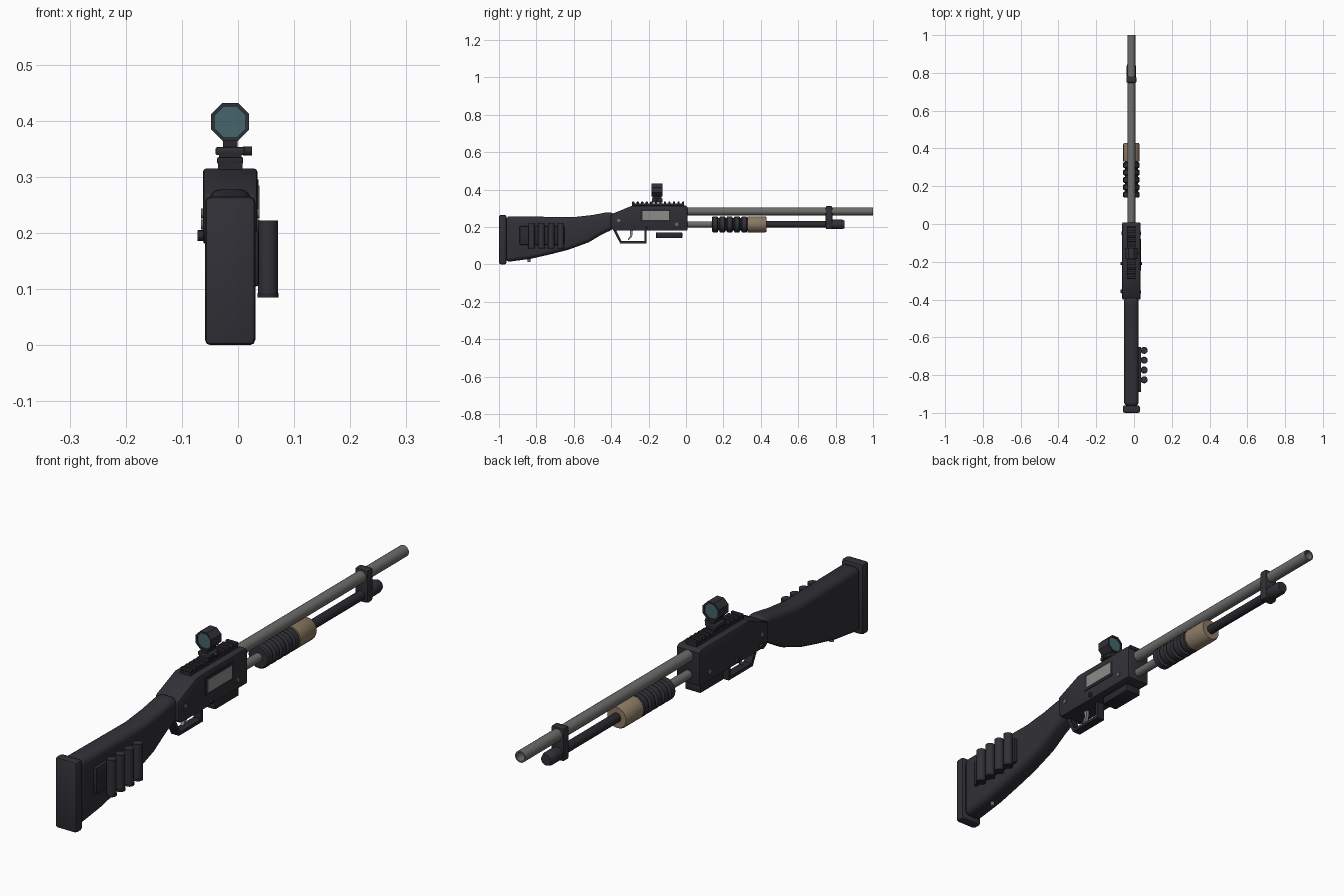
import bpy, math
from mathutils import Vector

if "Cube" in bpy.data.objects:
    bpy.data.objects.remove(bpy.data.objects["Cube"], do_unlink=True)

CX = -0.014  # centre plane of the gun body


def material(name, r, g, b):
    m = bpy.data.materials.new(name)
    m.use_nodes = True
    m.diffuse_color = (r, g, b, 1)
    bsdf = next(n for n in m.node_tree.nodes if n.type == "BSDF_PRINCIPLED")
    bsdf.inputs["Base Color"].default_value = (r, g, b, 1)
    return m


POLYMER = material("dark polymer", 0.03, 0.03, 0.038)
BLACK = material("black metal", 0.022, 0.022, 0.028)
STEEL = material("grey steel", 0.15, 0.155, 0.145)
BRIGHT = material("light steel", 0.26, 0.26, 0.25)
TAN = material("tan grip", 0.26, 0.195, 0.125)
LENS = material("teal lens", 0.06, 0.13, 0.145)


def finish(ob, name, mat, bevel=0, segments=2):
    ob.name = ob.data.name = name
    ob.data.materials.append(mat)
    bpy.ops.object.select_all(action="DESELECT")
    bpy.context.view_layer.objects.active = ob
    ob.select_set(True)
    if bevel:
        mod = ob.modifiers.new("Bevel", "BEVEL")
        mod.width, mod.segments = bevel, segments
        mod.limit_method, mod.angle_limit = "ANGLE", math.radians(40)
        bpy.ops.object.modifier_apply(modifier="Bevel")
    bpy.ops.object.shade_smooth_by_angle(angle=math.radians(35))
    return ob


def mesh_object(verts, faces):
    me = bpy.data.meshes.new("part")
    me.from_pydata(verts, [], faces)
    ob = bpy.data.objects.new("part", me)
    bpy.context.collection.objects.link(ob)
    return ob


def box(name, mat, x, y, z, bevel=0):
    """Box from (low, high) pairs."""
    bpy.ops.mesh.primitive_cube_add(size=1)
    ob = bpy.context.object
    lo, hi = Vector((x[0], y[0], z[0])), Vector((x[1], y[1], z[1]))
    for v in ob.data.vertices:
        v.co = [lo[i] + (hi[i] - lo[i]) * (v.co[i] + 0.5) for i in range(3)]
    return finish(ob, name, mat, bevel)


def side_profile(name, mat, outline, half, bevel=0, segments=2):
    """Side outline of (y, z) points, extruded across x."""
    n = len(outline)
    verts = [(CX + s * half, y, z) for s in (-1, 1) for y, z in outline]
    faces = [tuple(range(n))[::-1], tuple(range(n, 2 * n))]
    faces += [(i, (i + 1) % n, n + (i + 1) % n, n + i) for i in range(n)]
    return finish(mesh_object(verts, faces), name, mat, bevel, segments)


def lathe(name, mat, z, profile, sides=20, closed=False, turn=0):
    """Revolve (y, radius) points about a lengthwise axis at height z."""
    verts, faces, m = [], [], len(profile)
    for y, r in profile:
        for k in range(sides):
            a = turn + math.tau * k / sides
            verts.append((CX + r * math.cos(a), y, z + r * math.sin(a)))
    for j in range(m if closed else m - 1):
        a, b = j * sides, (j + 1) % m * sides
        for k in range(sides):
            l = (k + 1) % sides
            faces.append((a + k, b + k, b + l, a + l))
    if not closed:
        faces += [tuple(range(sides)), tuple(range(m * sides - 1, (m - 1) * sides - 1, -1))]
    return finish(mesh_object(verts, faces), name, mat)


def cylinder(name, mat, loc, r, depth, axis="Z", sides=16):
    rot = {"X": (0, math.pi / 2, 0), "Z": (0, 0, 0)}[axis]
    bpy.ops.mesh.primitive_cylinder_add(vertices=sides, radius=r, depth=depth,
                                        location=loc, rotation=rot)
    return finish(bpy.context.object, name, mat)


def across(half):
    return (CX - half, CX + half)


# Stock and butt pad
side_profile("stock", POLYMER,
             [(-0.965, 0.012), (-0.83, 0.03), (-0.72, 0.055), (-0.63, 0.078), (-0.52, 0.118),
              (-0.45, 0.16), (-0.385, 0.19), (-0.385, 0.28), (-0.43, 0.277), (-0.5, 0.264),
              (-0.6, 0.253), (-0.965, 0.257)], 0.039, 0.024, 4)
box("butt_pad", POLYMER, across(0.045), (-1.0, -0.96), (0, 0.265), 0.01)
cylinder("sling_stud", STEEL, (CX, -0.84, 0.024), 0.008, 0.02)

# Spare shell carrier
box("shell_carrier", BLACK, (0.02, 0.037), (-0.89, -0.65), (0.105, 0.205), 0.004)
for i in range(4):
    y = -0.825 + i * 0.052
    cylinder("spare_shell", POLYMER, (0.0535, y, 0.157), 0.0175, 0.13)
    cylinder("shell_rim", BLACK, (0.0535, y, 0.089), 0.0188, 0.008)

# Receiver with ejection port and pins
side_profile("receiver", POLYMER,
             [(-0.4, 0.195), (-0.385, 0.18), (0.008, 0.18), (0.008, 0.305), (0.0, 0.315),
              (-0.285, 0.315), (-0.4, 0.268)], 0.0485, 0.006)
box("port_frame", BLACK, (0.03, 0.0365), (-0.245, -0.08), (0.227, 0.295))
box("ejection_port", BRIGHT, (0.03, 0.038), (-0.232, -0.09), (0.237, 0.285))
for y, z in ((-0.05, 0.215), (-0.36, 0.235)):
    cylinder("receiver_pin", STEEL, (CX, y, z), 0.009, 0.104, "X")
cylinder("cross_bolt", BLACK, (CX, -0.21, 0.197), 0.008, 0.114, "X")
cylinder("safety_button", BLACK, (-0.055, -0.355, 0.195), 0.009, 0.034, "X")
box("loading_plate", BLACK, across(0.032), (-0.16, -0.02), (0.14, 0.171), 0.004)

# Trigger guard: a bent strip, and the trigger
outer = [(-0.39, 0.185), (-0.352, 0.112), (-0.21, 0.112), (-0.21, 0.185)]
inner = [(-0.375, 0.185), (-0.344, 0.124), (-0.221, 0.124), (-0.221, 0.185)]
for i in range(3):
    side_profile("trigger_guard", BLACK,
                 [outer[i], outer[i + 1], inner[i + 1], inner[i]], 0.016)
side_profile("trigger", BRIGHT,
             [(-0.30, 0.185), (-0.298, 0.155), (-0.312, 0.132), (-0.305, 0.13),
              (-0.288, 0.15), (-0.284, 0.185)], 0.006)

# Toothed top rail
box("rail_base", BLACK, across(0.022), (-0.29, -0.01), (0.31, 0.325))
for i in range(12):
    y = -0.288 + i * 0.0242
    box("rail_tooth", BLACK, across(0.023), (y, y + 0.012), (0.323, 0.335), 0.002)

# Sight: mount, octagonal housing, recessed lenses
box("sight_foot", BLACK, across(0.02), (-0.182, -0.126), (0.33, 0.345))
box("sight_clamp", POLYMER, across(0.026), (-0.182, -0.126), (0.339, 0.353), 0.003)
cylinder("clamp_knob", BLACK, (CX + 0.031, -0.154, 0.346), 0.008, 0.016, "X")
box("sight_neck", BLACK, across(0.013), (-0.178, -0.13), (0.35, 0.37))
R = 0.0365
lathe("sight_housing", POLYMER, 0.398,
      [(-0.184, R), (-0.126, R), (-0.126, 0.03), (-0.184, 0.03)], 8, True, math.pi / 8)
lathe("sight_lens", LENS, 0.398, [(-0.178, 0.031), (-0.132, 0.031)], 8, turn=math.pi / 8)

# Open barrel
lathe("barrel", STEEL, 0.284,
      [(0.0, 0.0215), (1.0, 0.0215), (1.0, 0.016), (0.0, 0.016)], closed=True)

# Magazine tube and end cap
MZ = 0.214
lathe("action_tube", STEEL, MZ, [(0.0, 0.0165), (0.16, 0.0165)])
lathe("magazine_tube", BLACK, MZ, [(0.15, 0.0175), (0.79, 0.0175)])
lathe("magazine_cap", POLYMER, MZ,
      [(0.775, 0.022), (0.785, 0.025), (0.835, 0.025), (0.848, 0.02)])

# Ribbed pump grip with plain front sleeve
ribs = []
for i in range(5):
    y = 0.14 + i * 0.039
    ribs += [(y, 0.038), (y + 0.004, 0.043), (y + 0.027, 0.043), (y + 0.031, 0.038),
             (y + 0.032, 0.034), (y + 0.038, 0.034)]
lathe("pump_ribs", POLYMER, MZ, ribs)
lathe("pump_sleeve", TAN, MZ, [(0.33, 0.043), (0.422, 0.043), (0.43, 0.039)])

# Clamp joining barrel and tube
box("barrel_clamp", POLYMER, across(0.027), (0.747, 0.782), (0.188, 0.312), 0.008)
